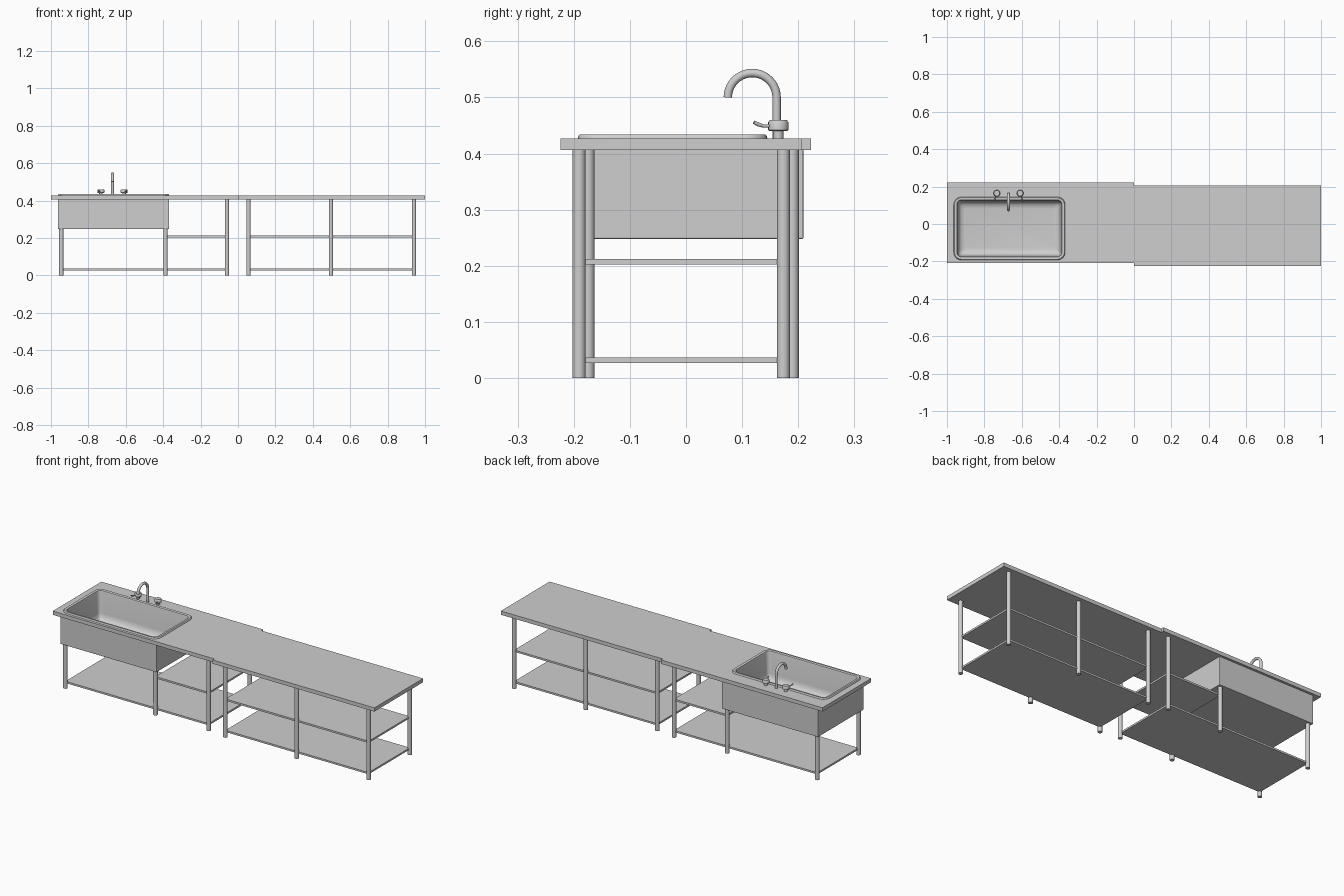
import bpy, bmesh, math
from mathutils import Vector

cube = bpy.data.objects.get("Cube")
if cube:
    bpy.data.objects.remove(cube, do_unlink=True)

steel = bpy.data.materials.new("brushed_steel_grey")
steel.use_nodes = True
GREY = (0.62, 0.62, 0.62, 1)
steel.diffuse_color = GREY
steel.node_tree.nodes["Principled BSDF"].inputs["Base Color"].default_value = GREY

SLAB_LOW, SLAB_TOP = 0.406, 0.427
LEG_R, LEG_Y = 0.0115, 0.182


def activate(ob):
    bpy.ops.object.select_all(action="DESELECT")
    ob.select_set(True)
    bpy.context.view_layer.objects.active = ob


def finish(name, bm, smooth=False):
    bmesh.ops.recalc_face_normals(bm, faces=bm.faces)
    mesh = bpy.data.meshes.new(name)
    bm.to_mesh(mesh)
    bm.free()
    mesh.materials.append(steel)
    ob = bpy.data.objects.new(name, mesh)
    bpy.context.collection.objects.link(ob)
    if smooth:
        activate(ob)
        bpy.ops.object.shade_smooth_by_angle(angle=math.radians(40))
    return ob


def box(name, x, y, z):
    """Box from (low, high) pairs."""
    bm = bmesh.new()
    bmesh.ops.create_cube(bm, size=1)
    for v in bm.verts:
        v.co = [lo + (c + 0.5) * (hi - lo) for c, (lo, hi) in zip(v.co, (x, y, z))]
    return finish(name, bm)


def lathe(name, x, y, profile, sides=24):
    """Closed round part from (radius, height) pairs."""
    bm = bmesh.new()
    rings = [[bm.verts.new((x + r * math.cos(math.tau * i / sides),
                            y + r * math.sin(math.tau * i / sides), z))
              for i in range(sides)] for r, z in profile]
    skin(bm, rings)
    bm.faces.new(rings[0])
    bm.faces.new(rings[-1])
    return finish(name, bm, True)


def skin(bm, rings):
    for a, b in zip(rings, rings[1:]):
        n = len(a)
        for i in range(n):
            j = (i + 1) % n
            bm.faces.new((a[i], a[j], b[j], b[i]))


def tube(name, points, radius, tips=None):
    """Round bar along a path, optionally with a scale per point."""
    curve = bpy.data.curves.new(name, "CURVE")
    curve.dimensions = "3D"
    curve.bevel_depth = radius
    curve.bevel_resolution = 4
    curve.use_fill_caps = True
    spline = curve.splines.new("POLY")
    spline.points.add(len(points) - 1)
    for i, (p, co) in enumerate(zip(spline.points, points)):
        p.co = (*co, 1)
        p.radius = tips[i] if tips else 1
    curve.materials.append(steel)
    ob = bpy.data.objects.new(name, curve)
    bpy.context.collection.objects.link(ob)
    activate(ob)
    bpy.ops.object.convert(target="MESH")
    bpy.ops.object.shade_smooth_by_angle(angle=math.radians(40))
    return ob


def rounded_ring(bm, inset, z, steps=6):
    """Rounded rectangle of the basin outline, pulled inwards."""
    cx, cy, hx, hy = -0.666, -0.024, 0.298 - inset, 0.169 - inset
    r = max(0.042 - inset, 0.016)
    ring = []
    for k, (sx, sy) in enumerate(((1, 1), (-1, 1), (-1, -1), (1, -1))):
        for s in range(steps + 1):
            a = (k + s / steps) * math.pi / 2
            ring.append(bm.verts.new((cx + sx * (hx - r) + r * math.cos(a),
                                      cy + sy * (hy - r) + r * math.sin(a), z)))
    return ring


# Two bench frames, slightly offset from each other in depth
def bench(side, x_range, y_mid, leg_xs, shelf_spans, short_legs):
    top = box(side + "_worktop", x_range, (y_mid - 0.215, y_mid + 0.215),
              (SLAB_LOW, SLAB_TOP))
    for n, x in enumerate(leg_xs):
        height = 0.25 if n < short_legs else SLAB_LOW
        for label, s in (("front", -1), ("back", 1)):
            lathe(f"{side}_{label}_leg_{n + 1}", x, y_mid + s * LEG_Y,
                  [(LEG_R, 0), (LEG_R, height)])
    for label, z, a, b in shelf_spans:
        box(f"{side}_{label}_shelf", (a, b), (y_mid - LEG_Y, y_mid + LEG_Y),
            (z, z + 0.01))
    return top


LOW, MID = 0.027, 0.202
bench("table", (0, 1), -0.0085, (0.056, 0.497, 0.941),
      (("lower", LOW, 0.056, 0.941), ("middle", MID, 0.056, 0.941)), 0)
sink_top = bench("sink", (-1, 0), 0.0075, (-0.945, -0.388, -0.059),
                 (("lower", LOW, -0.945, -0.059), ("middle", MID, -0.388, -0.059)), 2)

# Basin opening cut through the worktop
bm = bmesh.new()
ends = [rounded_ring(bm, 0.012, z) for z in (0.38, 0.45)]
skin(bm, ends)
for ring in ends:
    bm.faces.new(ring)
cutter = finish("basin_cutter", bm)
cutter.hide_render = True
cut = sink_top.modifiers.new("basin_opening", "BOOLEAN")
cut.operation = "DIFFERENCE"
cut.solver = "EXACT"
cut.object = cutter
activate(sink_top)
bpy.ops.object.modifier_apply(modifier=cut.name)
bpy.data.objects.remove(cutter, do_unlink=True)

# Basin with a raised rolled rim and rounded floor
bm = bmesh.new()
rings = [rounded_ring(bm, i, z) for i, z in (
    (0, SLAB_TOP), (0.001, 0.431), (0.004, 0.434), (0.013, 0.434), (0.017, 0.432),
    (0.019, 0.426), (0.023, 0.31), (0.028, 0.288), (0.04, 0.274), (0.06, 0.27))]
skin(bm, rings)
bm.faces.new(rings[-1])
finish("sink_basin", bm, True)

# Casing around the basin, open at the top
casing = box("sink_casing", (-0.963, -0.368), (-0.194, 0.209), (0.248, SLAB_LOW))
bm = bmesh.new()
bm.from_mesh(casing.data)
bmesh.ops.delete(bm, geom=[f for f in bm.faces if f.normal.z > 0.9], context="FACES_ONLY")
edges = [e for e in bm.edges if not e.is_boundary]
bmesh.ops.bevel(bm, geom=edges, offset=0.002, segments=2, affect="EDGES", profile=0.5)
bm.to_mesh(casing.data)
bm.free()

# Gooseneck spout
SX, SY, BEND = -0.671, 0.118, 0.0435
path = [(SX, SY + BEND, SLAB_TOP)]
path += [(SX, SY + BEND * math.cos(a), 0.5 + BEND * math.sin(a))
         for a in (math.pi * i / 20 for i in range(21))]
tube("spout", path, 0.0075)

# Pair of taps with levers turned outwards
for label, s in (("right", -1), ("left", 1)):
    x, y = SX + s * 0.062, 0.1645
    lathe(label + "_tap", x, y, [(0.009, SLAB_TOP), (0.009, 0.44), (0.016, 0.44),
                                 (0.018, 0.442), (0.018, 0.456), (0.015, 0.46)])
    out = Vector((s * 0.35, -1, 0)).normalized()
    base = Vector((x, y, 0.449))
    tube(label + "_tap_lever",
         [base + out * d + Vector((0, 0, h)) for d, h in
          ((0.012, 0), (0.028, 0), (0.038, 0.003), (0.046, 0.007))],
         0.004, (0.7, 0.7, 0.9, 0.8))
